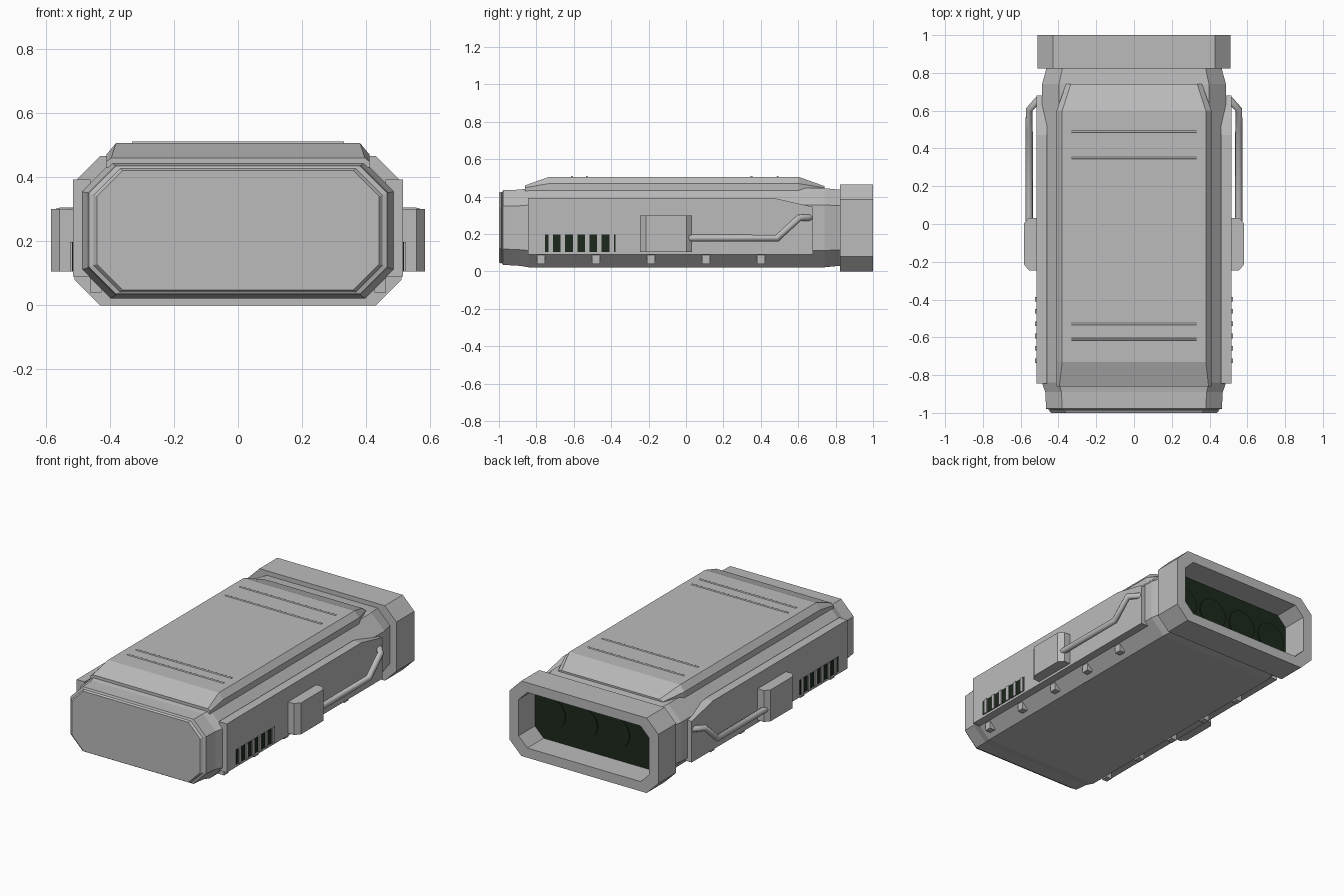
import bpy, bmesh, math

old = bpy.data.objects.get("Cube")
if old:
    bpy.data.objects.remove(old, do_unlink=True)


def material(name, rgb):
    m = bpy.data.materials.new(name)
    m.use_nodes = True
    m.diffuse_color = (*rgb, 1)
    m.node_tree.nodes["Principled BSDF"].inputs["Base Color"].default_value = (*rgb, 1)
    return m


GREY = material("shell grey", (0.5, 0.5, 0.5))
DARK = material("dark green", (0.012, 0.022, 0.012))


def finish(name, bm, mat):
    bmesh.ops.recalc_face_normals(bm, faces=bm.faces)
    mesh = bpy.data.meshes.new(name)
    bm.to_mesh(mesh)
    bm.free()
    mesh.materials.append(mat)
    ob = bpy.data.objects.new(name, mesh)
    bpy.context.collection.objects.link(ob)
    return ob


def loft(name, rings, mat=GREY):
    """Skin a list of equal-length point rings and cap both ends."""
    bm = bmesh.new()
    loops = [[bm.verts.new(p) for p in ring] for ring in rings]
    for a, b in zip(loops, loops[1:]):
        for i in range(len(a)):
            j = (i + 1) % len(a)
            bm.faces.new((a[i], a[j], b[j], b[i]))
    bm.faces.new(loops[0])
    bm.faces.new(loops[-1])
    return finish(name, bm, mat)


def octagon(y, w, z0, z1, c):
    right = [(w - c, z0), (w, z0 + c), (w, z1 - c), (w - c, z1)]
    return [(x, y, z) for x, z in right + [(-x, z) for x, z in reversed(right)]]


def box(name, x, y, z, mat=GREY):
    rect = [(x[0], y[0]), (x[1], y[0]), (x[1], y[1]), (x[0], y[1])]
    return loft(name, [[(*p, h) for p in rect] for h in z], mat)


def rod(name, points, radius, mat=GREY):
    cu = bpy.data.curves.new(name, "CURVE")
    cu.dimensions = "3D"
    cu.bevel_depth = radius
    cu.bevel_resolution = 2
    cu.use_fill_caps = True
    sp = cu.splines.new("POLY")
    sp.points.add(len(points) - 1)
    for pt, co in zip(sp.points, points):
        pt.co = (*co, 1)
    cu.materials.append(mat)
    ob = bpy.data.objects.new(name, cu)
    bpy.context.collection.objects.link(ob)
    bpy.ops.object.select_all(action="DESELECT")
    ob.select_set(True)
    bpy.context.view_layer.objects.active = ob
    bpy.ops.object.convert(target="MESH")
    bpy.ops.object.shade_smooth_by_angle(angle=math.radians(50))


# Main shell with stepped front cap and tapered necks
loft("main_shell", [octagon(*s) for s in (
    (-1, .44, .048, .42, .08), (-.988, .45, .042, .426, .083),
    (-.984, .444, .046, .422, .081), (-.978, .465, .035, .435, .085),
    (-.89, .47, .03, .437, .086), (-.84, .487, .022, .445, .09),
    (.74, .487, .022, .445, .09), (.82, .465, .03, .437, .085),
    (.84, .465, .03, .437, .085))])

# Rear collar, hollowed towards the fan panel
loft("rear_collar", [octagon(*s) for s in (
    (.824, .51, 0, .465, .08), (1, .51, 0, .465, .08),
    (1, .448, .06, .405, .06), (.835, .448, .06, .405, .06))])
loft("fan_panel", [octagon(y, .447, .061, .404, .06) for y in (.834, .842)], DARK)
for i in range(4):
    x = .33 - i * .22
    circle = [(math.cos(a * math.pi / 12) * .095, math.sin(a * math.pi / 12) * .095)
              for a in range(24)]
    loft(f"fan_disc_{i + 1}", [[(x + u, y, .232 + v) for u, v in circle]
                               for y in (.84, .848)], DARK)


# Raised top hatch: each section has a base, shoulder and crown
def hatch_ring(y, w, shoulder, crown_w, crown):
    half = [(w, .43), (w, shoulder), (crown_w, crown)]
    return [(x, y, z) for x, z in half + [(-x, z) for x, z in reversed(half)]]


loft("top_hatch", [hatch_ring(*s) for s in (
    (-.86, .41, .448, .395, .46), (-.73, .41, .47, .38, .506),
    (.6, .41, .47, .38, .506), (.74, .36, .447, .335, .456))])
for i, y in enumerate((-.61, -.53, .35, .49)):
    rod(f"hatch_rib_{i + 1}", [(-.33, y, .505), (.33, y, .505)], .006)

for side, s in (("left", 1), ("right", -1)):
    # Side armour plate with sloped upper rear corner
    outline = [(-.845, .09), (.68, .09), (.68, .345), (.47, .392), (-.845, .392)]
    loft(f"{side}_side_plate", [[(s * x, y, z) for y, z in outline] for x in (.46, .515)])

    # Handle housing and bent rod
    plan = [(.5, -.245), (.557, -.245), (.583, -.213), (.583, .003), (.557, .033), (.5, .033)]
    loft(f"{side}_handle_housing", [[(s * x, y, z) for x, y in plan] for z in (.105, .3)])
    rod(f"{side}_handle_rod", [(s * .555, 0, .178), (s * .555, .488, .178),
                               (s * .555, .605, .287), (s * .5, .665, .287)], .019)

    # Vent with slats
    box(f"{side}_vent", sorted((s * .51, s * .517)), (-.755, -.378), (.105, .198), DARK)
    for i in range(6):
        y = -.723 + i * .065
        box(f"{side}_vent_slat_{i + 1}", sorted((s * .51, s * .523)),
            (y - .012, y + .012), (.105, .198))

    # Small feet along the lower bevel
    for i in range(5):
        y = -.775 + i * .294
        box(f"{side}_foot_{i + 1}", sorted((s * .425, s * .462)), (y - .021, y + .021), (.04, .1))
